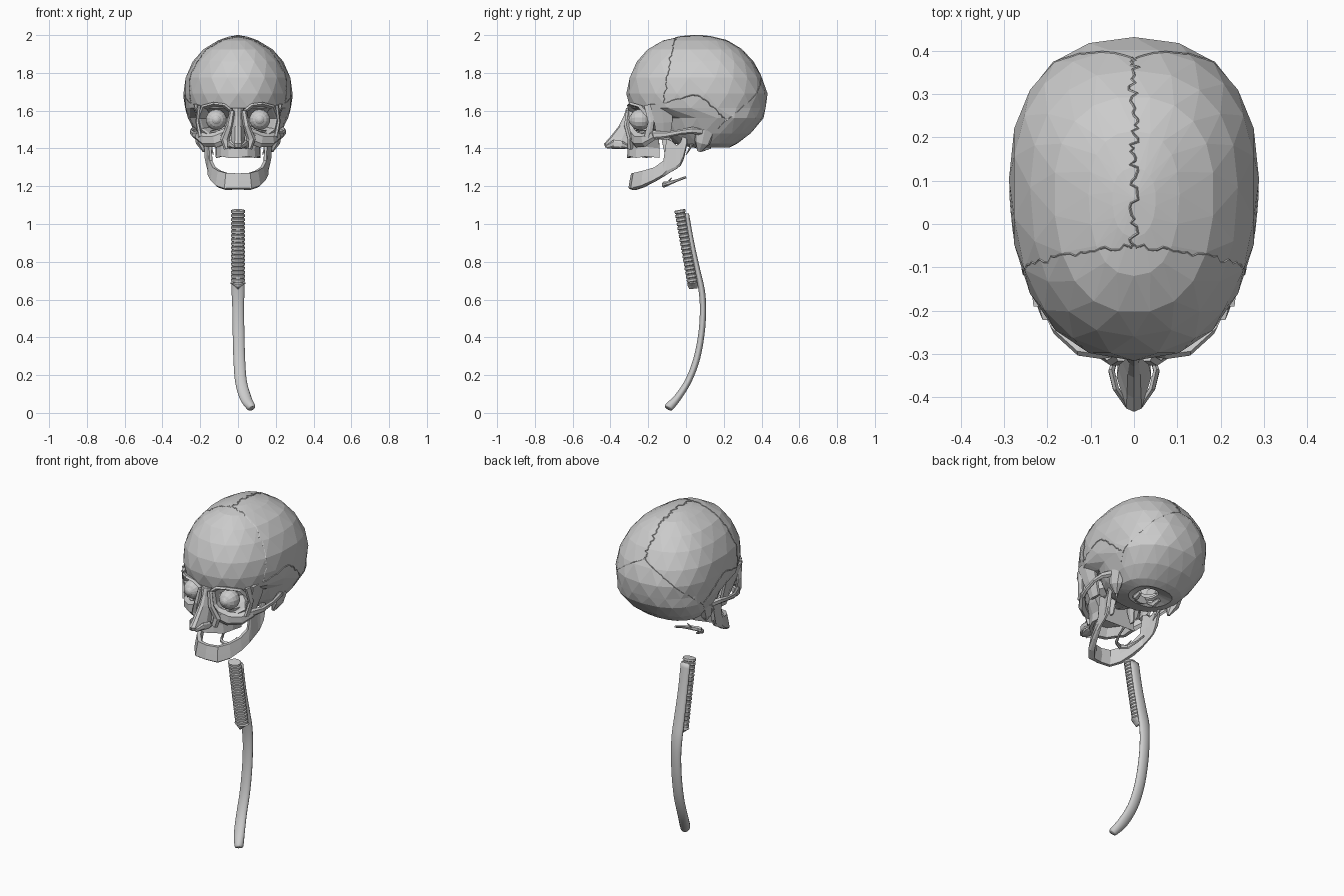
import bpy, bmesh, math, random
from mathutils import Vector, Matrix
from mathutils.bvhtree import BVHTree

if "Cube" in bpy.data.objects:
    bpy.data.objects.remove(bpy.data.objects["Cube"])

random.seed(4)


def make(name, verts, faces, mirror=False, thick=0, smooth=False):
    me = bpy.data.meshes.new(name)
    me.from_pydata([tuple(v) for v in verts], [], faces)
    bm = bmesh.new()
    bm.from_mesh(me)
    bmesh.ops.recalc_face_normals(bm, faces=bm.faces)
    bm.to_mesh(me)
    bm.free()
    for p in me.polygons:
        p.use_smooth = smooth
    ob = bpy.data.objects.new(name, me)
    bpy.context.collection.objects.link(ob)
    if thick:
        m = ob.modifiers.new("thickness", 'SOLIDIFY')
        m.thickness, m.offset = thick, -1
    if mirror:
        ob.modifiers.new("mirror", 'MIRROR').use_clip = False
    return ob


def loft(name, rings, caps=(True, True), **kw):
    n = len(rings[0])
    verts = [v for r in rings for v in r]
    faces = [(i * n + j, i * n + (j + 1) % n, (i + 1) * n + (j + 1) % n, (i + 1) * n + j)
             for i in range(len(rings) - 1) for j in range(n)]
    if caps[0]:
        faces.append(tuple(range(n)))
    if caps[1]:
        faces.append(tuple(range(len(verts) - n, len(verts))))
    return make(name, verts, faces, **kw)


def tube(name, path, radii, sides=8, ref=(1, 0, 0), **kw):
    # radii: one (across ref, other way) pair per path point
    path, ref, rings = [Vector(p) for p in path], Vector(ref), []
    for i, p in enumerate(path):
        t = (path[min(i + 1, len(path) - 1)] - path[max(i - 1, 0)]).normalized()
        a = (ref - t * t.dot(ref)).normalized()
        b = t.cross(a)
        ra, rb = radii[i] if isinstance(radii, list) else radii
        rings.append([p + a * ra * math.cos(k * math.tau / sides) + b * rb * math.sin(k * math.tau / sides)
                      for k in range(sides)])
    return loft(name, rings, **kw)


def resample(keys, n):
    # Catmull-Rom through key tuples
    k = [Vector(keys[0])] + [Vector(q) for q in keys] + [Vector(keys[-1])]
    out = []
    for i in range(n + 1):
        u = i / n * (len(keys) - 1)
        s = min(int(u), len(keys) - 2)
        t = u - s
        a, b, c, d = k[s:s + 4]
        out.append(0.5 * (2 * b + (c - a) * t + (2 * a - 5 * b + 4 * c - d) * t * t + (3 * b - a - 3 * c + d) * t ** 3))
    return out


# Braincase: stacked faceted rings (z, front y, back y, half width), open at the foramen
SEG = 20
levels = [(1.43, .06, .17, .05), (1.405, .03, .23, .12), (1.425, -.06, .27, .18), (1.48, -.12, .345, .225),
          (1.56, -.14, .41, .265), (1.615, -.3, .425, .28), (1.69, -.316, .432, .289), (1.775, -.302, .405, .28),
          (1.86, -.26, .355, .24), (1.925, -.205, .295, .185), (1.972, -.12, .215, .105), (1.992, -.03, .13, .05)]
verts, faces = [], []
for i, (z, yf, yb, hw) in enumerate(levels):
    yc = yf + (yb - yf) * .56
    for j in range(SEG):
        a = (j + .5 * (i % 2)) * math.tau / SEG
        s, c = math.sin(a), -math.cos(a)
        e = 2 / 2.3
        verts.append((hw * math.copysign(abs(s) ** e, s),
                      yc + math.copysign(abs(c) ** e, c) * ((yb - yc) if c > 0 else (yc - yf)), z))
for i in range(len(levels) - 1):
    for j in range(SEG):
        k = (j + 1) % SEG
        a, b, c, d = i * SEG + j, i * SEG + k, (i + 1) * SEG + j, (i + 1) * SEG + k
        faces += [(a, b, c), (b, d, c)] if i % 2 == 0 else [(a, d, c), (a, b, d)]
verts.append((0, .06, 2.0))
top = (len(levels) - 1) * SEG
faces += [(top + j, top + (j + 1) % SEG, len(verts) - 1) for j in range(SEG)]
make("braincase", verts, faces, thick=.018)
tree = BVHTree.FromPolygons([Vector(v) for v in verts], faces)


# Sutures: fine zigzag seams projected onto the braincase
def suture(name, keys, steps, ref, jit, mirror=True):
    o, path = Vector((0, .06, 1.66)), []
    for i, p in enumerate(resample(keys, steps)):
        side = Vector(ref) * random.uniform(-jit, jit)
        hit = tree.ray_cast(o, (p + side - o).normalized())[0]
        if hit:
            path.append(hit)
    tube(name, path, (.0028, .0028), sides=4, ref=ref, mirror=mirror)


suture("sagittal_suture", [(0, -.06, 2), (0, .1, 2), (0, .25, 1.95), (0, .39, 1.81)], 60, (1, 0, 0), .012, False)
suture("coronal_suture", [(0, -.055, 2), (.1, -.06, 1.96), (.2, -.08, 1.86), (.25, -.1, 1.74), (.25, -.12, 1.64)],
       40, (0, 1, 0), .007)
suture("lambdoid_suture", [(.005, .39, 1.81), (.1, .38, 1.75), (.19, .32, 1.66), (.24, .22, 1.57), (.24, .17, 1.5)],
       40, (0, .7, .7), .007)
suture("squamosal_suture", [(.25, -.12, 1.64), (.28, -.04, 1.66), (.29, .06, 1.68), (.28, .15, 1.61), (.25, .2, 1.56)],
       26, (0, .3, 1), .004)

# Eye sockets: funnel with a thick rim
rim = [Vector(p) for p in [(.04, -.302, 1.6), (.075, -.308, 1.628), (.13, -.3, 1.635), (.185, -.25, 1.62),
                           (.208, -.2, 1.56), (.195, -.205, 1.5), (.15, -.245, 1.468), (.09, -.285, 1.47),
                           (.052, -.298, 1.52)]]
mid = Vector((.12, -.25, 1.55))
apex = Vector((.06, -.1, 1.55))


def socket(f, t, push=0):
    return [mid.lerp(apex, t) + (p - mid) * f + Vector((0, push, 0)) for p in rim]


loft("eye_socket", [socket(.3, 1), socket(.75, .5), socket(.88, 0, .01), socket(1, 0, -.004), socket(1.12, 0, .012),
                    socket(1.0, .25), socket(.5, 1)], mirror=True)

# Eyeballs with cornea bulge
for side in (-1, 1):
    bm = bmesh.new()
    for r, y in ((.056, -.243), (.032, -.272)):
        bmesh.ops.create_uvsphere(bm, u_segments=14, v_segments=9, radius=r,
                                  matrix=Matrix.Translation((side * .115, y, 1.552)) @ Matrix.Rotation(math.pi / 2, 4, 'X'))
    me = bpy.data.meshes.new("eyeball")
    bm.to_mesh(me)
    bm.free()
    bpy.context.collection.objects.link(bpy.data.objects.new("eyeball", me))

# Upper jaw: U-shaped block with hollow palate
half = [(0, -.312), (.05, -.3), (.09, -.265), (.115, -.21), (.12, -.14)]
arch = half + [(-x, y) for x, y in reversed(half[1:])]


def jaw_ring(z, f, grow=0):
    return [(x * (f + grow), -.17 + (y + .17) * f, z + (.008 if i % 2 else 0)) for i, (x, y) in enumerate(arch)]


loft("upper_jaw", [jaw_ring(1.4, .7), jaw_ring(1.352, .85), jaw_ring(1.35, 1), jaw_ring(1.4, .98),
                   jaw_ring(1.45, .9, .3), jaw_ring(1.49, .85, .45)])

# Cheek bones and arches
tube("cheek_bone", [(.06, -.285, 1.47), (.12, -.26, 1.445), (.175, -.22, 1.445), (.215, -.17, 1.47)],
     [(.04, .015), (.04, .02), (.036, .022), (.025, .014)], sides=6, ref=(0, 0, 1), mirror=True)
tube("cheek_arch", [(.205, -.185, 1.47), (.235, -.11, 1.472), (.247, -.03, 1.487), (.24, .03, 1.495), (.215, .08, 1.49)],
     [(.026, .012), (.017, .009), (.014, .009), (.018, .012), (.02, .02)], sides=6, ref=(0, 0, 1), mirror=True)
tube("cheek_strut", [(.2, -.2, 1.46), (.215, -.185, 1.54), (.205, -.2, 1.63)],
     [(.012, .025), (.01, .018), (.012, .026)], sides=6, mirror=True)
tube("temple_wing", [(.17, -.12, 1.45), (.2, -.12, 1.54), (.225, -.13, 1.64)],
     [(.015, .04), (.015, .055), (.015, .07)], sides=6, mirror=True)

# Skull base details
tube("mastoid", [(.2, .1, 1.5), (.195, .085, 1.43), (.18, .07, 1.385)],
     [(.035, .06), (.028, .042), (.008, .012)], sides=7, mirror=True)
tube("styloid", [(.15, .04, 1.44), (.14, .02, 1.4), (.13, 0, 1.365)],
     [(.01, .01), (.006, .006), (.002, .002)], sides=5, mirror=True)
tube("pterygoid_plate", [(.06, -.09, 1.52), (.065, -.1, 1.44), (.07, -.1, 1.37)],
     [(.014, .04), (.01, .032), (.006, .015)], sides=6, mirror=True)
tube("condyle", [(.05, .06, 1.42), (.06, .09, 1.4), (.065, .13, 1.41)],
     [(.012, .012), (.018, .018), (.012, .012)], sides=6, mirror=True)
tube("sphenoid_body", [(0, -.26, 1.53), (0, -.1, 1.49), (0, .06, 1.42)],
     [(.05, .05), (.07, .05), (.045, .02)], sides=8)

# Nose: bridge and cartilage, (z, tip y, back y, half width)
nose = [(1.615, -.316, -.28, .03), (1.57, -.33, -.27, .024), (1.52, -.355, -.28, .032), (1.46, -.402, -.29, .036),
        (1.425, -.434, -.3, .04), (1.405, -.428, -.31, .034), (1.398, -.39, -.32, .02)]
loft("nose", [[(0, f, z), (w * .45, f + .008, z), (w, f + .6 * (b - f), z), (w * .9, b, z),
               (-w * .9, b, z), (-w, f + .6 * (b - f), z), (-w * .45, f + .008, z)] for z, f, b, w in nose])
tube("nostril_wing", [(.016, -.42, 1.408), (.042, -.38, 1.425), (.052, -.34, 1.42), (.04, -.3, 1.405)],
     [(.01, .006), (.022, .008), (.02, .008), (.008, .006)], sides=6, ref=(0, 0, 1), mirror=True)
tube("nasal_side", [(.03, -.305, 1.6), (.045, -.315, 1.52), (.07, -.295, 1.45), (.055, -.295, 1.4)],
     [(.014, .014), (.018, .014), (.024, .016), (.02, .016)], sides=6, mirror=True)

# Lower jaw: sections (x, y, top z, bottom z, half thickness) from chin to hinge, mirrored
jaw = [(0, -.283, 1.268, 1.183, .02), (.06, -.272, 1.27, 1.18, .022), (.1, -.225, 1.282, 1.195, .02),
       (.128, -.165, 1.3, 1.225, .018), (.145, -.118, 1.335, 1.252, .015), (.15, -.102, 1.45, 1.262, .01),
       (.154, -.075, 1.44, 1.278, .009), (.157, -.05, 1.415, 1.292, .009), (.16, -.03, 1.43, 1.308, .01),
       (.163, -.012, 1.48, 1.345, .014), (.166, .005, 1.475, 1.42, .012)]
rings = []
for i, (x, y, zt, zb, h) in enumerate(jaw):
    p, q = jaw[max(i - 1, 0)], jaw[min(i + 1, len(jaw) - 1)]
    n = Vector((q[1] - p[1], -(q[0] - p[0]), 0)).normalized()
    if i == 0:
        n = Vector((0, -1, 0))
    c, zm = Vector((x, y, 0)), (zt + zb) / 2
    rings.append([c + n * o * h + Vector((0, 0, z)) for o, z in
                  ((.4, zt), (.8, zm), (1.1, zb * .8 + zm * .2), (.5, zb), (-.5, zb), (-1, zm), (-.6, zt))])
loft("lower_jaw", rings, caps=(False, True), mirror=True)

# Hyoid bone
tube("hyoid", [(-.07, 0, 1.248), (-.06, -.05, 1.23), (-.04, -.1, 1.212), (0, -.118, 1.208), (.04, -.1, 1.212),
               (.06, -.05, 1.23), (.07, 0, 1.248)],
     [(.006, .006), (.007, .006), (.012, .008), (.016, .01), (.012, .008), (.007, .006), (.006, .006)],
     sides=6, ref=(0, 0, 1))
tube("hyoid_lesser_horn", [(.035, -.1, 1.218), (.045, -.075, 1.245)], [(.006, .006), (.002, .002)], sides=5, mirror=True)

# Windpipe: ribbed tube with a pointed lower end
A, B, N = Vector((0, -.033, 1.075)), Vector((0, .035, .69)), 18
path, rad = [], []
for i in range(N):
    for f, r in ((.0, .031), (.15, .0375), (.7, .0375), (.85, .031)):
        path.append(A.lerp(B, (i + f) / N))
        rad.append((r, r * .8))
path += [Vector((0, .035, .687)), Vector((0, .037, .673)), Vector((0, .039, .657))]
rad += [(.042, .03), (.022, .028), (.004, .022)]
tube("windpipe", path, rad, sides=14)

# Gullet: flattened tube curving down, forward and sideways (x, y, z, rx, ry)
keys = [(0, .004, 1.055, .03, .012), (0, .03, .9, .03, .014), (0, .062, .75, .033, .015), (0, .083, .65, .034, .017),
        (.001, .09, .55, .031, .017), (.003, .082, .42, .031, .017), (.007, .055, .28, .031, .018),
        (.016, .01, .165, .031, .018), (.04, -.045, .08, .031, .02), (.068, -.088, .033, .024, .024),
        (.073, -.095, .024, .016, .017)]
pts = resample(keys, 44)
tube("gullet", [p[:3] for p in pts], [(p[3], p[4]) for p in pts], sides=14, smooth=True)
